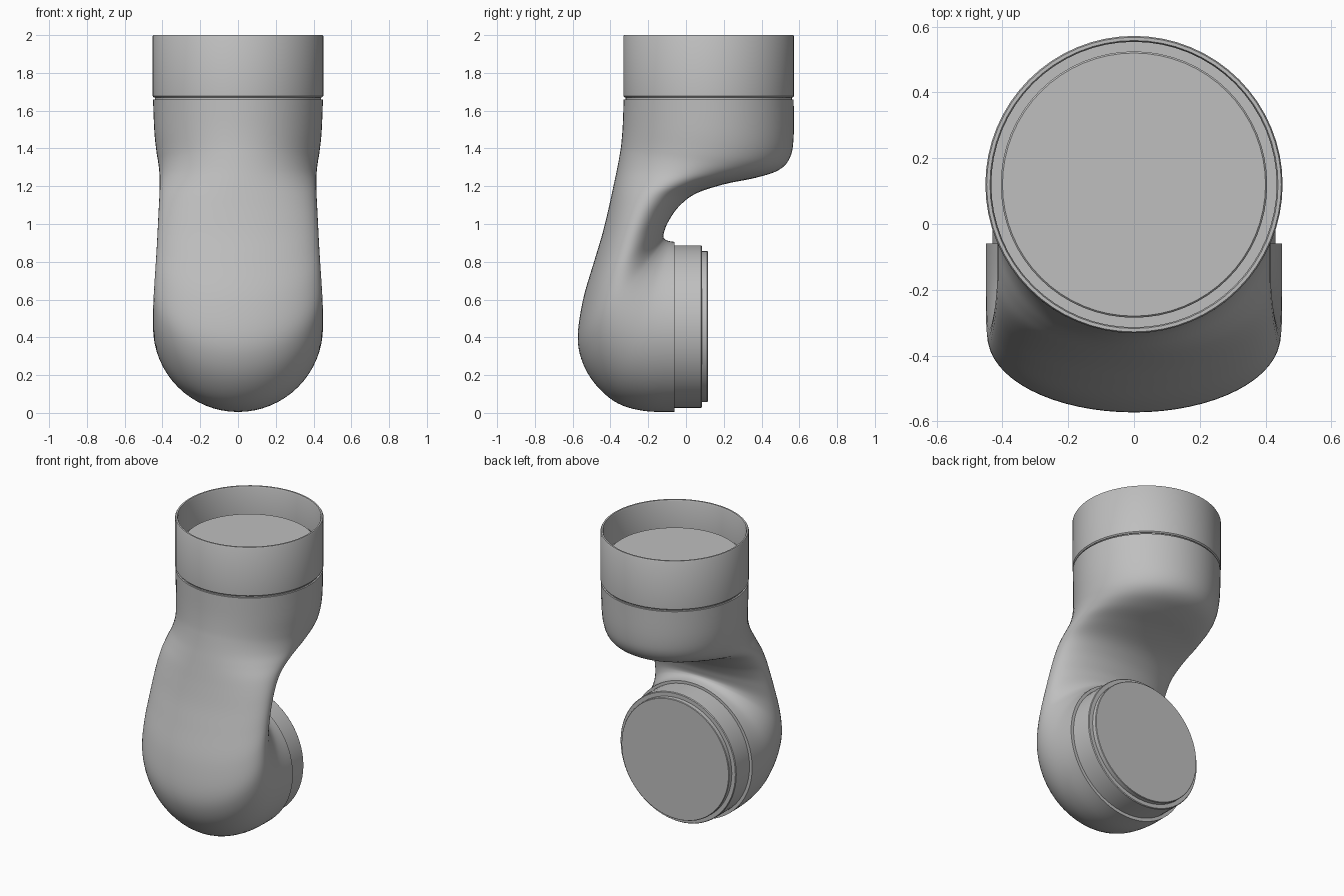
import bpy, bmesh, math
from mathutils import Matrix, Vector

cube = bpy.data.objects.get("Cube")
if cube:
    bpy.data.objects.remove(cube, do_unlink=True)

grey = bpy.data.materials.new("satin grey")
grey.use_nodes = True
COLOUR = (0.52, 0.52, 0.52, 1)
grey.diffuse_color = COLOUR
grey.node_tree.nodes["Principled BSDF"].inputs["Base Color"].default_value = COLOUR

SIDES = 64


def skin(name, rings, angle):
    """Join closed rings of points into a capped, smooth-shaded solid."""
    bm = bmesh.new()
    loops = [[bm.verts.new(p) for p in ring] for ring in rings]
    for a, b in zip(loops, loops[1:]):
        for i in range(SIDES):
            j = (i + 1) % SIDES
            bm.faces.new((a[i], a[j], b[j], b[i]))
    bm.faces.new(loops[0])
    bm.faces.new(loops[-1])
    bmesh.ops.recalc_face_normals(bm, faces=bm.faces)
    mesh = bpy.data.meshes.new(name)
    bm.to_mesh(mesh)
    bm.free()
    mesh.materials.append(grey)
    obj = bpy.data.objects.new(name, mesh)
    bpy.context.collection.objects.link(obj)
    bpy.ops.object.select_all(action='DESELECT')
    obj.select_set(True)
    bpy.context.view_layer.objects.active = obj
    bpy.ops.object.shade_smooth_by_angle(angle=math.radians(angle))
    return obj


def lathe(name, profile, frame):
    """Spin (radius, height) pairs around the local z axis of a frame."""
    turns = [2 * math.pi * i / SIDES for i in range(SIDES)]
    rings = [[frame @ Vector((r * math.cos(t), r * math.sin(t), h)) for t in turns]
             for r, h in profile]
    return skin(name, rings, 30)


def section(front_y, front_z, back_y, back_z, width):
    """Ellipse spanning a front point and a back point of the side outline."""
    front, back = Vector((0, front_y, front_z)), Vector((0, back_y, back_z))
    mid, half = (front + back) / 2, (back - front) / 2
    turns = [2 * math.pi * i / SIDES for i in range(SIDES)]
    return [mid + half * math.cos(t) + Vector((width * math.sin(t), 0, 0)) for t in turns]


def smooth_path(keys, steps):
    """Catmull-Rom interpolation through the key tuples."""
    padded = [keys[0]] + keys + [keys[-1]]
    out = []
    for k in range(len(keys) - 1):
        quad = padded[k:k + 4]
        for s in range(steps):
            t = s / steps
            out.append([(2 * b + (c - a) * t + (2 * a - 5 * b + 4 * c - d) * t * t
                         + (3 * b - a - 3 * c + d) * t ** 3) / 2
                        for a, b, c, d in zip(*quad)])
    return out + [keys[-1]]


# Curved housing: front y, front z, back y, back z, half width
outline = [
    (-.33, 1.66, .57, 1.66, .45),
    (-.335, 1.52, .57, 1.46, .443),
    (-.343, 1.42, .55, 1.35, .432),
    (-.352, 1.36, .49, 1.285, .422),
    (-.365, 1.29, .37, 1.245, .416),
    (-.38, 1.22, .20, 1.21, .415),
    (-.395, 1.15, .05, 1.16, .416),
    (-.415, 1.06, -.04, 1.09, .42),
    (-.445, .94, -.095, 1.01, .425),
    (-.487, .80, -.115, .96, .43),
    (-.545, .60, -.12, .935, .437),
    (-.573, .40, -.115, .923, .444),
    (-.545, .26, -.108, .917, .448),
    (-.47, .14, -.10, .913, .45),
    (-.36, .05, -.09, .91, .45),
    (-.22, .01, -.08, .908, .45),
    (-.06, .005, -.06, .905, .45),
]
skin("curved_housing", [section(*k) for k in smooth_path(outline, 5)], 50)

# Open collar on top, with a narrow groove below it and a recessed floor
top = Matrix.Translation((0, .12, 0))
lathe("upper_groove", [(.44, 1.65), (.44, 1.68)], top)
lathe("upper_collar", [(.445, 1.67), (.452, 1.677), (.452, 1.993), (.448, 2),
                       (.438, 2), (.434, 1.99), (.434, 1.8)], top)
lathe("recessed_disc", [(.405, 1.79), (.405, 1.825), (.4, 1.83)], top)

# Stepped flange facing the back
back = Matrix.Translation((0, 0, .457)) @ Matrix.Rotation(-math.pi / 2, 4, 'X')
lathe("lower_collar", [(.43, -.08), (.43, .08), (.426, .085)], back)
lathe("lower_flange", [(.4, .07), (.4, .112), (.397, .116)], back)
